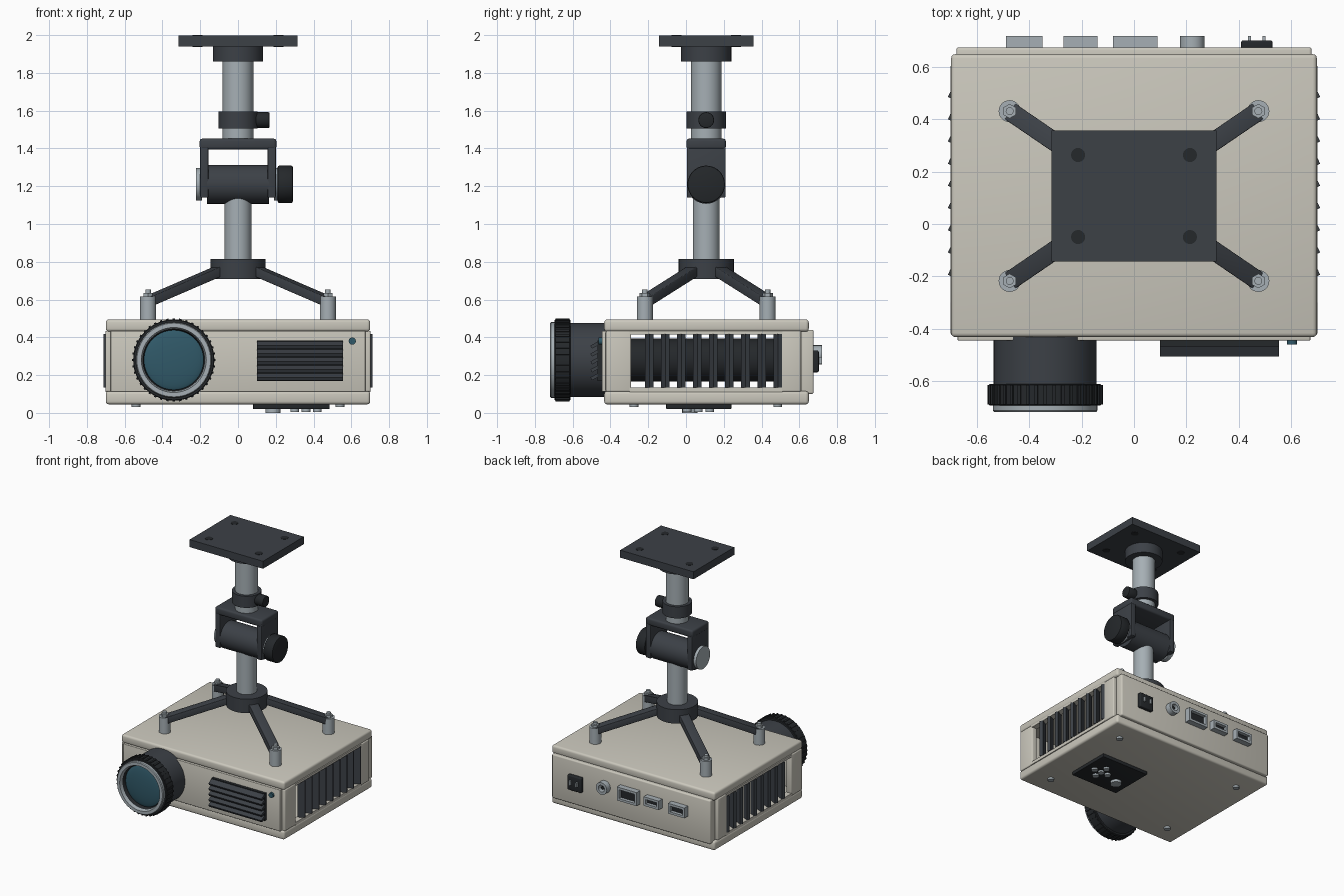
import bpy, bmesh
from math import pi, cos, sin
from mathutils import Vector, Matrix

if "Cube" in bpy.data.objects:
    bpy.data.objects.remove(bpy.data.objects["Cube"])


def mat(name, r, g, b):
    m = bpy.data.materials.new(name)
    m.diffuse_color = (r, g, b, 1)
    m.use_nodes = True
    m.node_tree.nodes["Principled BSDF"].inputs["Base Color"].default_value = m.diffuse_color
    return m


SHELL = mat("warm_shell", .60, .58, .51)
DARK = mat("dark_metal", .045, .052, .062)
BLACK = mat("black_plastic", .018, .021, .024)
STEEL = mat("steel", .38, .43, .46)
GLASS = mat("lens_glass", .03, .10, .14)
CY = 0.107                                   # y of the mount axis
AXES = {'X': Matrix.Rotation(pi / 2, 4, 'Y'), 'Y': Matrix.Rotation(pi / 2, 4, 'X'), 'Z': Matrix()}


def finish(name, bm, m, smooth=False):
    bmesh.ops.recalc_face_normals(bm, faces=bm.faces)
    me = bpy.data.meshes.new(name)
    bm.to_mesh(me)
    bm.free()
    me.materials.append(m)
    ob = bpy.data.objects.new(name, me)
    bpy.context.collection.objects.link(ob)
    if smooth:
        bpy.ops.object.select_all(action='DESELECT')
        ob.select_set(True)
        bpy.context.view_layer.objects.active = ob
        bpy.ops.object.shade_smooth_by_angle()
    return ob


def box(name, x, y, z, m, bevel=0, rot=None):
    """Box from (min, max) ranges, optionally rotated about its centre."""
    bm = bmesh.new()
    bmesh.ops.create_cube(bm, size=1)
    size = [r[1] - r[0] for r in (x, y, z)]
    bmesh.ops.scale(bm, vec=size, verts=bm.verts)
    if bevel:
        bmesh.ops.bevel(bm, geom=bm.edges[:], offset=bevel, segments=3, profile=.5, affect='EDGES')
    bm.transform(Matrix.Translation([sum(r) / 2 for r in (x, y, z)]) @ (rot or Matrix()))
    return finish(name, bm, m, bool(bevel))


def cyl(name, axis, a, b, r, c, m, seg=40, bevel=0):
    """Cylinder from a to b along an axis; c = the two other coordinates."""
    bm = bmesh.new()
    bmesh.ops.create_cone(bm, cap_ends=True, segments=seg, radius1=r, radius2=r, depth=abs(b - a))
    if bevel:
        rim = [e for e in bm.edges if abs(e.verts[0].co.z - e.verts[1].co.z) < 1e-5]
        bmesh.ops.bevel(bm, geom=rim, offset=bevel, segments=2, profile=.5, affect='EDGES')
    mid = (a + b) / 2
    pos = {'X': (mid, *c), 'Y': (c[0], mid, c[1]), 'Z': (*c, mid)}[axis]
    bm.transform(Matrix.Translation(pos) @ AXES[axis])
    return finish(name, bm, m, seg > 8)


def lathe_y(name, prof, c, m, seg=56):
    """Closed ring: profile of (radius, y) turned about a y axis."""
    bm = bmesh.new()
    rings = [[bm.verts.new((c[0] + r * cos(2 * pi * i / seg), y, c[1] + r * sin(2 * pi * i / seg)))
              for i in range(seg)] for r, y in prof]
    for k in range(len(rings)):
        p, q = rings[k], rings[(k + 1) % len(rings)]
        for i in range(seg):
            j = (i + 1) % seg
            bm.faces.new((p[i], p[j], q[j], q[i]))
    return finish(name, bm, m, True)


# projector housing: lids, front and rear panels
box("top_cover", (-.70, .70), (-.433, .65), (.43, .495), SHELL, .016)
box("bottom_cover", (-.70, .70), (-.433, .65), (.045, .115), SHELL, .016)
box("front_panel", (-.675, .675), (-.446, -.40), (.112, .434), SHELL, .004)
box("rear_panel", (-.68, .68), (.61, .676), (.10, .44), SHELL, .01)

# side frames with open louvred vents
for s, side in ((-1, "left"), (1, "right")):
    xr = sorted((s * .655, s * .702))
    box(side + "_front_post", xr, (-.425, -.29), (.112, .434), SHELL, .008)
    box(side + "_rear_post", xr, (.50, .61), (.112, .434), SHELL, .008)
    box(side + "_upper_rail", xr, (-.30, .51), (.416, .434), SHELL)
    box(side + "_lower_rail", xr, (-.30, .51), (.11, .134), SHELL)
    for i in range(9):
        y = -.195 + i * .085
        box(side + "_vent_slat", sorted((s * .655, s * .71)), (y - .012, y + .012), (.134, .418), DARK,
            rot=Matrix.Rotation(s * .45, 4, 'Z'))

# lens: barrel, ribbed focus ring, light rim, glass and inner tube
LC = (-.34, .28)
cyl("lens_inner_tube", 'Y', -.42, .60, .113, LC, BLACK)
lathe_y("lens_barrel", [(.197, -.41), (.197, -.63), (.15, -.63), (.15, -.41)], LC, DARK)
lathe_y("focus_ring", [(.211, -.612), (.215, -.616), (.215, -.691), (.211, -.695), (.17, -.695), (.17, -.612)],
        LC, BLACK)
for i in range(40):
    a = 2 * pi * i / 40
    x, z = LC[0] + .215 * cos(a), LC[1] + .215 * sin(a)
    box("focus_rib", (x - .006, x + .006), (-.69, -.617), (z - .006, z + .006), BLACK,
        rot=Matrix.Rotation(-a, 4, 'Y'))
lathe_y("lens_rim", [(.20, -.69), (.20, -.714), (.195, -.72), (.172, -.72), (.165, -.69)], LC, STEEL)
lathe_y("lens_inner_bezel", [(.172, -.705), (.158, -.68), (.158, -.64), (.172, -.64)], LC, BLACK)
bm = bmesh.new()
bmesh.ops.create_uvsphere(bm, u_segments=48, v_segments=24, radius=.163)
bm.transform(Matrix.Translation((LC[0], -.66, LC[1])) @ AXES['Y'] @ Matrix.Diagonal((1, 1, .16, 1)))
finish("lens_glass", bm, GLASS, True)

# front grille and status light
box("grille_back", (.10, .555), (-.468, -.44), (.17, .382), BLACK)
for i in range(5):
    z = .192 + i * .042
    box("grille_slat", (.10, .555), (-.505, -.455), (z - .009, z + .009), DARK,
        rot=Matrix.Rotation(.5, 4, 'X'))
cyl("status_light", 'Y', -.462, -.44, .019, (.605, .38), GLASS, 20)


# rear sockets
def socket(name, x0, x1, z0, z1):
    t = .018
    y = (.66, .72)
    box(name + "_top", (x0, x1), y, (z1 - t, z1), STEEL)
    box(name + "_bottom", (x0, x1), y, (z0, z0 + t), STEEL)
    box(name + "_side_a", (x0, x0 + t), y, (z0 + t, z1 - t), STEEL)
    box(name + "_side_b", (x1 - t, x1), y, (z0 + t, z1 - t), STEEL)
    box(name + "_core", (x0 + t, x1 - t), (.66, .695), (z0 + t, z1 - t), BLACK)


socket("socket_small", -.49, -.35, .27, .35)
socket("socket_medium", -.27, -.14, .275, .345)
socket("socket_large", -.08, .09, .255, .36)
lathe_y("round_socket", [(.047, .66), (.047, .72), (.026, .72), (.026, .66)], (.223, .31), STEEL, 28)
cyl("round_socket_pin", 'Y', .66, .705, .012, (.223, .31), BLACK, 16)
box("power_inlet", (.41, .53), (.66, .703), (.215, .33), BLACK, .008)
for dx in (-.028, .028):
    box("power_pin", (.464 + dx, .476 + dx), (.69, .72), (.26, .295), STEEL)

# underside: control pad, buttons and screws
box("control_pad", (.08, .485), (-.105, .24), (.02, .06), BLACK, .004)
cyl("power_button", 'Z', .0, .04, .04, (.185, .02), STEEL, 28)
for dx, dy in ((0, 0), (.06, 0), (-.06, 0), (0, .06), (0, -.06)):
    cyl("pad_button", 'Z', .006, .04, .023, (.36 + dx, .065 + dy), STEEL, 20)
for x in (-.54, .54):
    for y in (-.275, .485):
        cyl("base_screw", 'Z', .03, .06, .023, (x, y), STEEL, 20)

# ceiling plate with bolts, flange and upper pole
C = (0, CY)
box("ceiling_plate", (-.315, .315), (CY - .25, CY + .25), (1.94, 1.998), DARK)
for x in (-.214, .214):
    for dy in (-.157, .157):
        cyl("plate_bolt", 'Z', 1.938, 2.0, .027, (x, CY + dy), BLACK, 24)
cyl("ceiling_flange", 'Z', 1.86, 1.945, .133, C, DARK)
cyl("upper_pole", 'Z', 1.42, 1.87, .081, C, STEEL)
cyl("pole_clamp", 'Z', 1.505, 1.595, .104, C, DARK)
cyl("clamp_knob", 'X', .08, .167, .042, (CY, 1.55), BLACK, 28, .006)

# tilt yoke and pivot
box("yoke_top", (-.203, .203), (CY - .104, CY + .104), (1.395, 1.452), DARK, .014)
for s in (-1, 1):
    box("yoke_arm", sorted((s * .157, s * .2)), (CY - .102, CY + .102), (1.14, 1.42), DARK, .005)
    cyl("pivot_washer", 'X', s * .19, s * .222, .086, (CY, 1.21), STEEL)
cyl("tilt_barrel", 'X', -.165, .165, .103, (CY, 1.21), DARK)
cyl("tilt_knob", 'X', .21, .29, .099, (CY, 1.21), BLACK, 40, .008)

# lower pole, hub and four spider arms
cyl("lower_pole", 'Z', .78, 1.16, .071, C, STEEL)
cyl("spider_hub", 'Z', .708, .816, .146, C, DARK)
for sx in (-1, 1):
    for sy in (-1, 1):
        px, py = sx * .476, CY + sy * .325
        start, end = Vector((sx * .07, CY + sy * .048, .765)), Vector((px, py, .59))
        d = end - start
        xa = d.normalized()
        ya = Vector((0, 0, 1)).cross(xa).normalized()
        rot = Matrix((xa, ya, xa.cross(ya))).transposed().to_4x4()
        mid, h = (start + end) / 2, d.length / 2
        box("spider_arm", (mid.x - h, mid.x + h), (mid.y - .036, mid.y + .036),
            (mid.z - .025, mid.z + .025), DARK, .004, rot)
        cyl("mount_post", 'Z', .48, .617, .042, (px, py), STEEL, 28)
        cyl("mount_nut", 'Z', .61, .635, .028, (px, py), STEEL, 6)
        cyl("mount_stud", 'Z', .61, .652, .015, (px, py), STEEL, 16)
